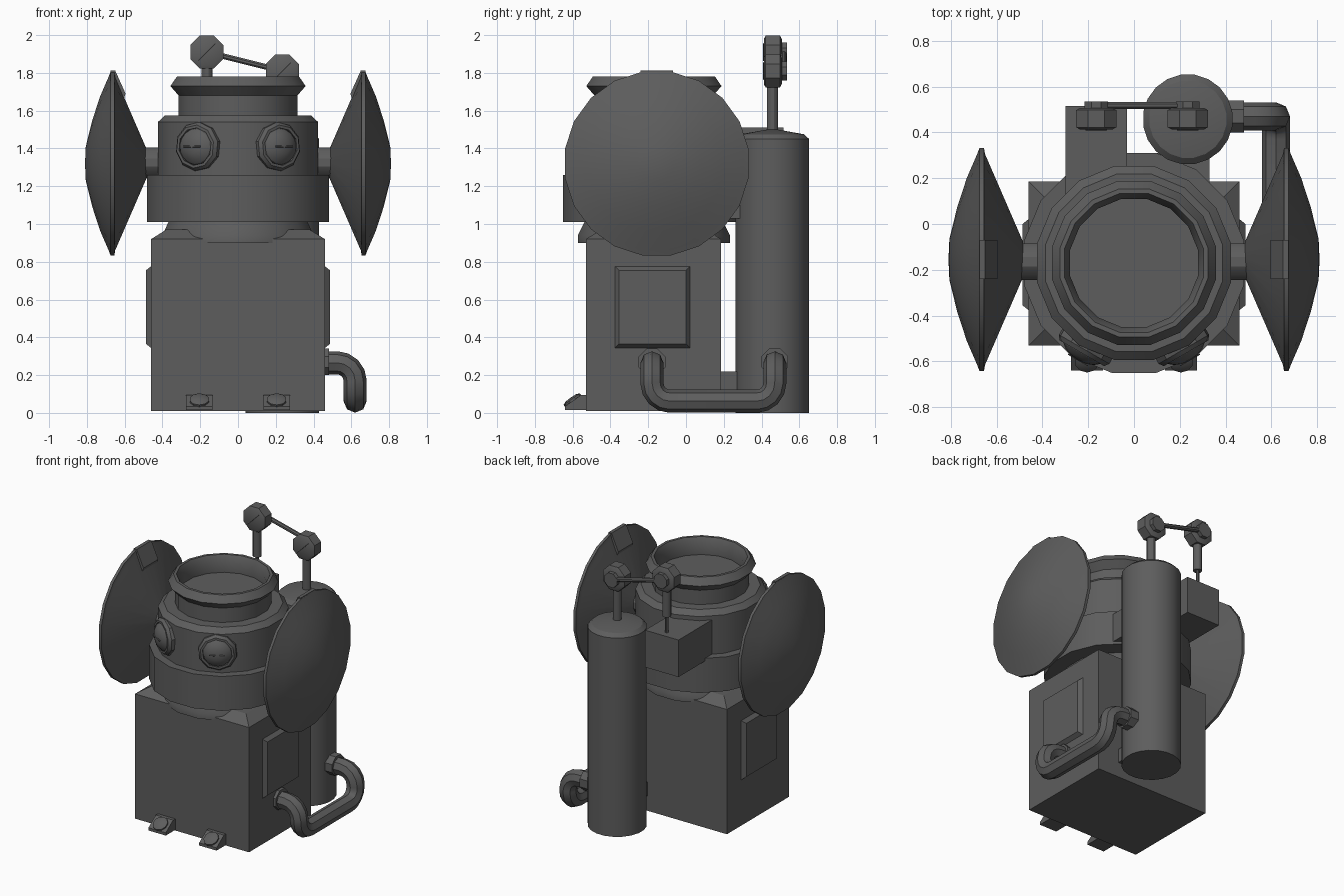
import bpy
import bmesh
from math import pi, sin, cos, radians
from mathutils import Vector, Matrix

cube = bpy.data.objects.get("Cube")
if cube:
    bpy.data.objects.remove(cube, do_unlink=True)

# One dark metal for everything
metal = bpy.data.materials.new("dark_grey_metal")
metal.use_nodes = True
GREY = (0.11, 0.11, 0.11, 1)
metal.diffuse_color = GREY
metal.node_tree.nodes["Principled BSDF"].inputs["Base Color"].default_value = GREY


def finish(name, bm):
    """Weld, smooth the shallow edges and add the object to the scene."""
    bmesh.ops.remove_doubles(bm, verts=bm.verts, dist=0.0005)
    bmesh.ops.recalc_face_normals(bm, faces=bm.faces)
    for f in bm.faces:
        f.smooth = True
    for e in bm.edges:
        e.smooth = len(e.link_faces) == 2 and e.calc_face_angle(0) < radians(30)
    mesh = bpy.data.meshes.new(name)
    bm.to_mesh(mesh)
    bm.free()
    mesh.materials.append(metal)
    obj = bpy.data.objects.new(name, mesh)
    bpy.context.collection.objects.link(obj)
    return obj


def lathe(name, profile, origin, axis=(0, 0, 1), sides=16):
    """Spin (radius, height) points round an axis, flat sides facing out."""
    bm = bmesh.new()
    turn = Vector((0, 0, 1)).rotation_difference(Vector(axis)).to_matrix().to_4x4()
    place = Matrix.Translation(origin) @ turn
    rings = []
    for r, h in profile:
        ring = []
        for i in range(sides):
            a = 2 * pi * (i + 0.5) / sides
            ring.append(bm.verts.new(place @ Vector((r * cos(a), r * sin(a), h))))
        rings.append(ring)
    for low, high in zip(rings, rings[1:]):
        for i in range(sides):
            j = (i + 1) % sides
            bm.faces.new((low[i], low[j], high[j], high[i]))
    return finish(name, bm)


def rod(name, r, start, end, sides=12):
    start, end = Vector(start), Vector(end)
    length = (end - start).length
    return lathe(name, [(0, 0), (r, 0), (r, length), (0, length)], start,
                 (end - start).normalized(), sides)


def box(name, low, high, taper=None, axis=2, sign=1):
    """Box between two corners; taper insets the face on one side."""
    bm = bmesh.new()
    low, high = Vector(low), Vector(high)
    mid, size = (low + high) / 2, high - low
    bmesh.ops.create_cube(bm, size=1)
    for v in bm.verts:
        far = v.co[axis] * sign > 0
        for k in range(3):
            inset = taper if taper and far and k != axis else 0
            v.co[k] = mid[k] + (1 if v.co[k] > 0 else -1) * (size[k] / 2 - inset)
    return finish(name, bm)


def prism(name, outline, x0, x1, place=lambda x, a, b: (x, a, b)):
    """Extrude a side outline from x0 to x1."""
    bm = bmesh.new()
    ends = [[bm.verts.new(place(x, a, b)) for a, b in outline] for x in (x0, x1)]
    bm.faces.new(ends[0])
    bm.faces.new(ends[1][::-1])
    n = len(outline)
    for i in range(n):
        j = (i + 1) % n
        bm.faces.new((ends[0][i], ends[0][j], ends[1][j], ends[1][i]))
    return finish(name, bm)


# Body with sloped shoulders
box("body", (-0.46, -0.53, 0.01), (0.46, 0.185, 0.92))
box("shoulders", (-0.46, -0.53, 0.92), (0.46, 0.185, 0.97), taper=0.08)

# Head: collar, upper ring and open cap, all round one axis
HEAD = Vector((0, -0.17, 0))
lathe("neck", [(0, 0.9), (0.41, 0.9), (0.41, 0.94), (0.37, 1.02), (0, 1.02)], HEAD)
lathe("head_collar", [(0, 1.01), (0.49, 1.01), (0.49, 1.26), (0, 1.26)], HEAD)
lathe("head_ring", [(0, 1.25), (0.432, 1.25), (0.432, 1.54), (0.395, 1.575), (0, 1.575)], HEAD)
lathe("head_cap", [(0, 1.56), (0.32, 1.56), (0.32, 1.68), (0.365, 1.73), (0.33, 1.78),
                   (0.31, 1.78), (0.285, 1.73), (0.285, 1.66), (0, 1.66)], HEAD)

for side, s in (("left", 1), ("right", -1)):
    # Eyes: ten-sided socket, dome and a lid line
    out = Vector((s * 0.5, -0.866, 0))
    eye = HEAD + Vector((0, 0, 1.41))
    lathe(side + "_eye_socket", [(0, 0.34), (0.13, 0.34), (0.13, 0.435), (0.115, 0.455),
                                 (0.1, 0.455), (0.1, 0.43), (0, 0.43)], eye, out, 10)
    dome = [(0.1 * cos(t * pi / 8), 0.435 + 0.055 * sin(t * pi / 8)) for t in range(5)]
    lathe(side + "_eye_dome", dome, eye, out, 16)
    across = Vector((-out.y, out.x, 0))
    peak = eye + out * 0.487
    rod(side + "_eye_lid_line", 0.005, peak - across * 0.05, peak + across * 0.05, 6)

    # Ear dishes on stub axles
    ear = Vector((0, -0.155, 1.32))
    lathe(side + "_ear_dish", [(0, 0.48), (0.08, 0.485), (0.465, 0.65), (0.492, 0.655),
                               (0.492, 0.675), (0.465, 0.685), (0.36, 0.73), (0.23, 0.772),
                               (0.09, 0.806), (0, 0.81)], ear, (s, 0, 0), 20)
    rod(side + "_ear_axle", 0.083, (s * 0.38, -0.165, 1.325), (s * 0.5, -0.165, 1.325))
    prism(side + "_ear_clip", [(0.675, 1.812), (0.65, 1.812), (0.595, 1.69), (0.605, 1.66),
                               (0.67, 1.68)], -0.24, -0.07,
          lambda y, a, b: (s * a, y, b))

    # Raised side panels
    xs = sorted((s * 0.455, s * 0.487))
    box(side + "_panel", (xs[0], -0.38, 0.34), (xs[1], 0.025, 0.78), 0.025, 0, s)

    # Sloped front feet with bolts
    prism(side + "_foot", [(-0.52, 0.015), (-0.64, 0.015), (-0.64, 0.035), (-0.555, 0.095),
                           (-0.52, 0.095)], s * 0.205 - 0.07, s * 0.205 + 0.07)
    slope = Vector((0, -0.577, 0.816))
    seat = Vector((s * 0.205, -0.598, 0.063))
    lathe(side + "_foot_bolt", [(0, -0.01), (0.053, -0.01), (0.053, 0.012), (0.035, 0.02),
                                (0, 0.022)], seat, slope, 10)

# Rear tank and the blocks joining it to the body
TANK = (0.235, 0.457, 0)
lathe("tank", [(0, 0), (0.197, 0), (0.197, 1.45), (0.17, 1.475), (0, 1.505)], TANK, sides=20)
box("tank_lower_link", (0.18, 0.17, 0.12), (0.29, 0.3, 0.22))
box("tank_upper_link", (-0.03, 0.1, 1.03), (0.33, 0.31, 1.24))
box("back_box", (-0.3, 0.05, 1.24), (-0.03, 0.515, 1.51))

# Jointed linkage above the tank and the back box
joints = {"tank": Vector((0.235, 0.457, 1.81)), "box": Vector((-0.165, 0.457, 1.91))}
for name, p in joints.items():
    lathe(name + "_joint", [(0, -0.045), (0.075, -0.045), (0.095, -0.035), (0.095, 0.04),
                            (0.075, 0.05), (0, 0.05)], p, (0, 1, 0), 8)
    rod(name + "_joint_bolt", 0.055, p + Vector((0, 0.04, 0)), p + Vector((0, 0.077, 0)), 8)
    tilt = Vector((0.045, 0, 0.045))
    face = p + Vector((0, -0.045, 0))
    rod(name + "_joint_slot", 0.004, face - tilt, face + tilt, 6)
rod("tank_post", 0.03, (0.235, 0.457, 1.48), joints["tank"])
rod("box_post", 0.03, (-0.165, 0.457, 1.63), joints["box"])
rod("box_post_pin", 0.012, (-0.165, 0.457, 1.5), (-0.165, 0.457, 1.64), 8)
reach = Vector((0, 0.06, 0))
rod("link_bar", 0.016, joints["tank"] + reach, joints["box"] + reach, 8)

# Pipe from the body side round to the tank, with rounded corners
corners = [Vector(c) for c in ((0.44, -0.18, 0.265), (0.62, -0.18, 0.265), (0.62, -0.18, 0.062),
                               (0.62, 0.47, 0.062), (0.62, 0.47, 0.265), (0.4, 0.47, 0.265))]
path = [corners[0]]
for before, here, after in zip(corners, corners[1:], corners[2:]):
    a = here + (before - here).normalized() * 0.095
    b = here + (after - here).normalized() * 0.095
    for i in range(5):
        t = i * pi / 8
        path.append(a + (here - a) * sin(t) + (b - here) * (1 - cos(t)))
path.append(corners[-1])
curve = bpy.data.curves.new("pipe_path", "CURVE")
curve.dimensions = "3D"
curve.bevel_depth = 0.061
curve.bevel_resolution = 2
spline = curve.splines.new("POLY")
spline.points.add(len(path) - 1)
for point, co in zip(spline.points, path):
    point.co = (*co, 1)
helper = bpy.data.objects.new("pipe_path", curve)
bpy.context.collection.objects.link(helper)
bpy.context.view_layer.update()
tube = bmesh.new()
tube.from_mesh(bpy.data.meshes.new_from_object(helper))
bpy.data.objects.remove(helper, do_unlink=True)
finish("pipe", tube)
rod("body_pipe_flange", 0.076, (0.45, -0.18, 0.27), (0.482, -0.18, 0.27), 8)
rod("tank_pipe_flange", 0.076, (0.41, 0.47, 0.27), (0.48, 0.47, 0.27), 8)
